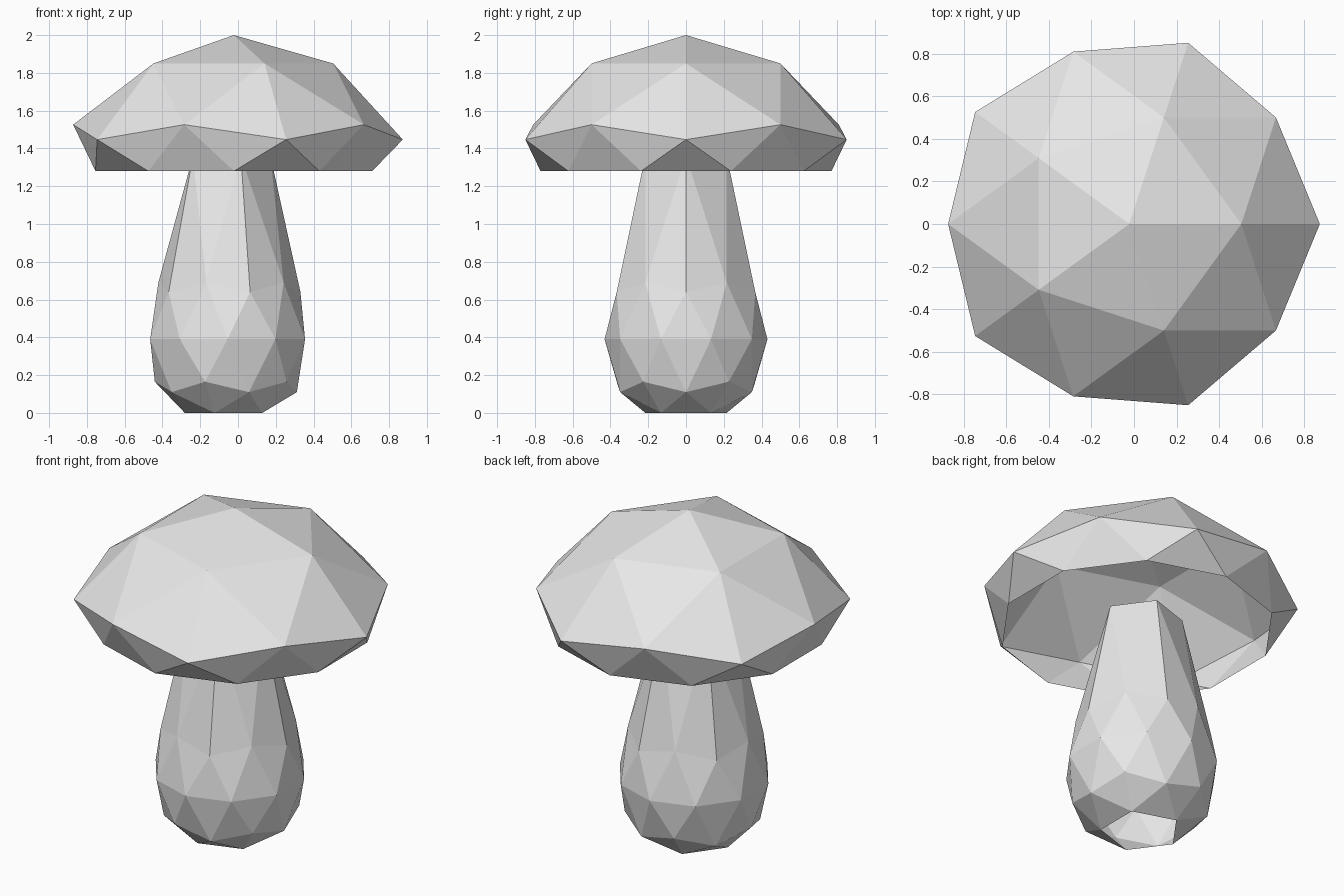
import bpy
import bmesh

cube = bpy.data.objects.get("Cube")
if cube:
    bpy.data.objects.remove(cube, do_unlink=True)

grey = bpy.data.materials.new("plain_grey")
grey.use_nodes = True
colour = (0.8, 0.8, 0.8, 1)
grey.diffuse_color = colour
grey.node_tree.nodes["Principled BSDF"].inputs["Base Color"].default_value = colour


def faceted_shell(name, centre_x, rings):
    """Icosphere whose rings, top to bottom, get a new (height, width scale).
    A ring set to None is removed, leaving the shell open there."""
    bm = bmesh.new()
    bmesh.ops.create_icosphere(bm, subdivisions=2, radius=1)
    levels = sorted({round(v.co.z, 2) for v in bm.verts}, reverse=True)
    removed = []
    for v in bm.verts:
        ring = rings[levels.index(round(v.co.z, 2))]
        if ring is None:
            removed.append(v)
            continue
        height, width = ring
        v.co = (v.co.x * width + centre_x, v.co.y * width, height)
    bmesh.ops.delete(bm, geom=removed, context="VERTS")
    mesh = bpy.data.meshes.new(name)
    bm.to_mesh(mesh)
    bm.free()
    mesh.materials.append(grey)
    obj = bpy.data.objects.new(name, mesh)
    bpy.context.collection.objects.link(obj)
    return obj


# Cap: domed upper half, rim tucked in, hollow underneath
faceted_shell("mushroom_cap", -0.022, [
    (2.0, 1), (1.85, 1), (1.526, 1), (1.447, 1), (1.28, 0.77),
    None, None, None, None])

# Stem: bulbous base stretched up into the cap, open at both ends
W = 0.431
faceted_shell("mushroom_stem", -0.055, [
    None, (1.36, W), (0.69, W), (0.64, W), (0.39, W),
    (0.165, W), (0.11, W), (0, W), None])
